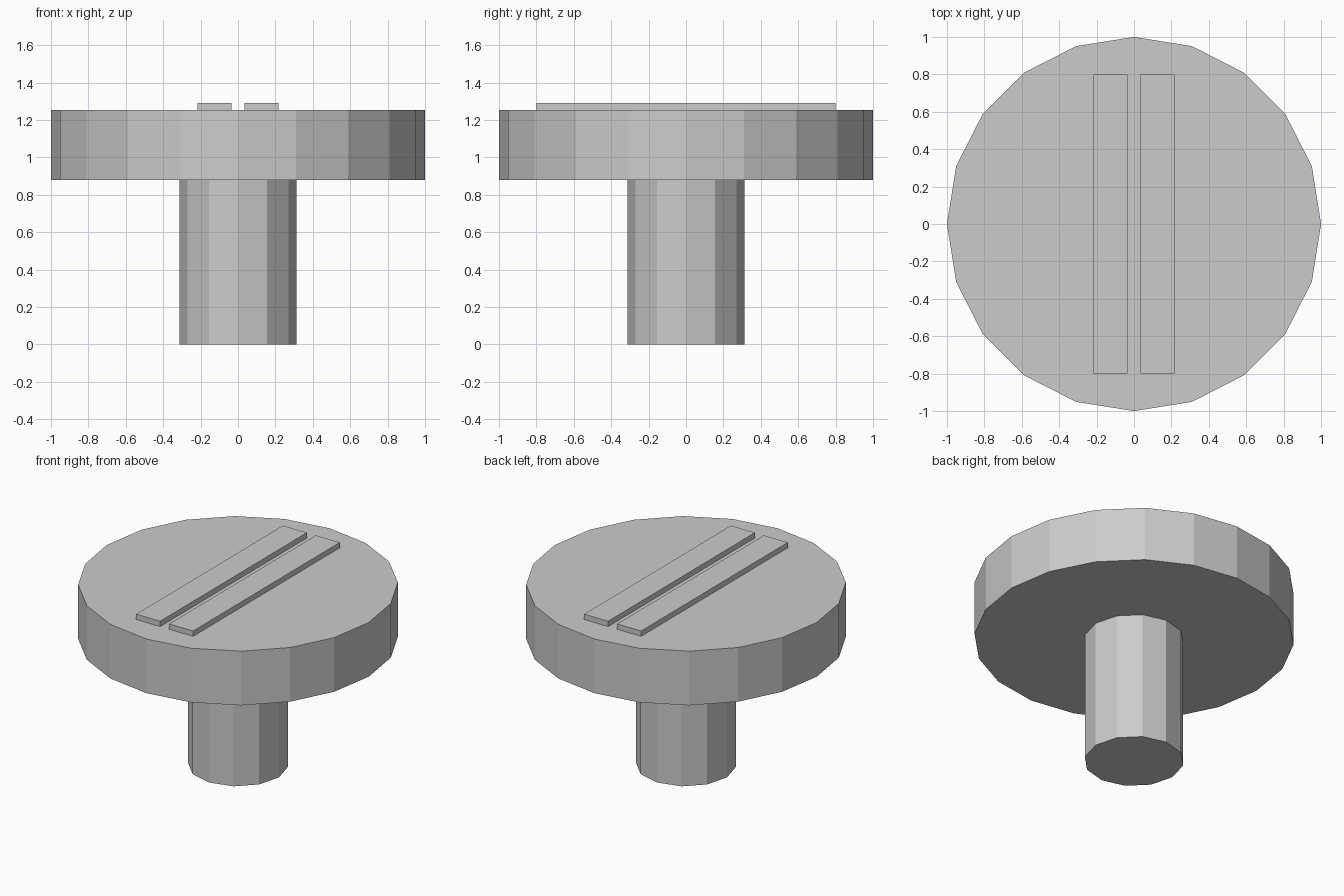
import bpy

if "Cube" in bpy.data.objects:
    bpy.data.objects.remove(bpy.data.objects["Cube"])

STEM_TOP = 0.88
DISC_TOP = 1.254
BAR_TOP = 1.291


def cylinder(name, sides, radius, z0, z1):
    bpy.ops.mesh.primitive_cylinder_add(
        vertices=sides, radius=radius, depth=z1 - z0, location=(0, 0, (z0 + z1) / 2))
    bpy.context.object.name = name


def box(name, centre, size):
    bpy.ops.mesh.primitive_cube_add(size=1, location=centre)
    obj = bpy.context.object
    obj.name = name
    obj.scale = size
    bpy.ops.object.transform_apply(location=False, rotation=False, scale=True)


# Narrow stem and wide disc head
cylinder("stem", 12, 0.3125, 0, STEM_TOP)
cylinder("disc_head", 20, 1.0, STEM_TOP, DISC_TOP)

# Pair of raised bars on top of the disc
for side, label in ((-1, "left"), (1, "right")):
    box(f"{label}_bar", (side * 0.126, 0, (DISC_TOP + BAR_TOP) / 2),
        (0.183, 1.6, BAR_TOP - DISC_TOP))
